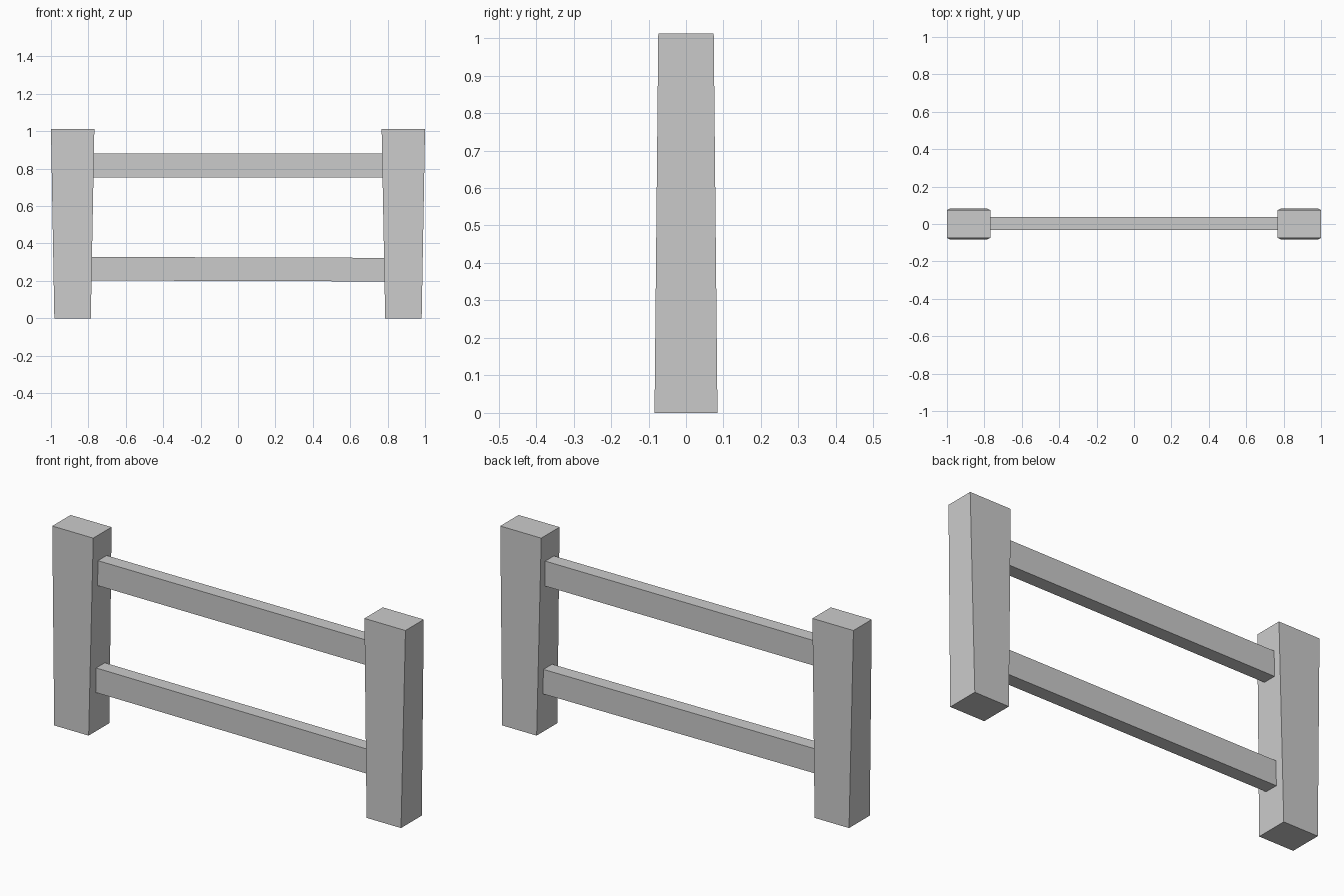
import bpy, bmesh

if "Cube" in bpy.data.objects:
    bpy.data.objects.remove(bpy.data.objects["Cube"])


def box(name, sections):
    """Loft a closed four-sided solid through two rectangular rings."""
    bm = bmesh.new()
    a, b = [[bm.verts.new(p) for p in ring] for ring in sections]
    bm.faces.new(a)
    bm.faces.new(b)
    for i in range(4):
        j = (i + 1) % 4
        bm.faces.new((a[i], a[j], b[j], b[i]))
    bmesh.ops.recalc_face_normals(bm, faces=bm.faces)
    mesh = bpy.data.meshes.new(name)
    bm.to_mesh(mesh)
    bm.free()
    obj = bpy.data.objects.new(name, mesh)
    bpy.context.collection.objects.link(obj)
    return obj


def post_ring(s, x0, x1, y, z):
    return [(s * x0, -y, z), (s * x1, -y, z), (s * x1, y, z), (s * x0, y, z)]


def rail_ring(x, z0, z1):
    return [(x, -0.032, z0), (x, 0.038, z0), (x, 0.038, z1), (x, -0.032, z1)]


# Posts: wider in x at the top, deeper in y at the foot
for side, s in (("left", -1), ("right", 1)):
    box(side + "_post", [post_ring(s, 0.787, 0.982, 0.084, 0.0),
                         post_ring(s, 0.768, 1.0, 0.074, 1.012)])

# Rails: end faces sit just inside the posts; the lower one dips slightly
box("upper_rail", [rail_ring(-0.776, 0.752, 0.88),
                   rail_ring(0.776, 0.752, 0.88)])
box("lower_rail", [rail_ring(-0.786, 0.202, 0.328),
                   rail_ring(0.786, 0.197, 0.323)])
